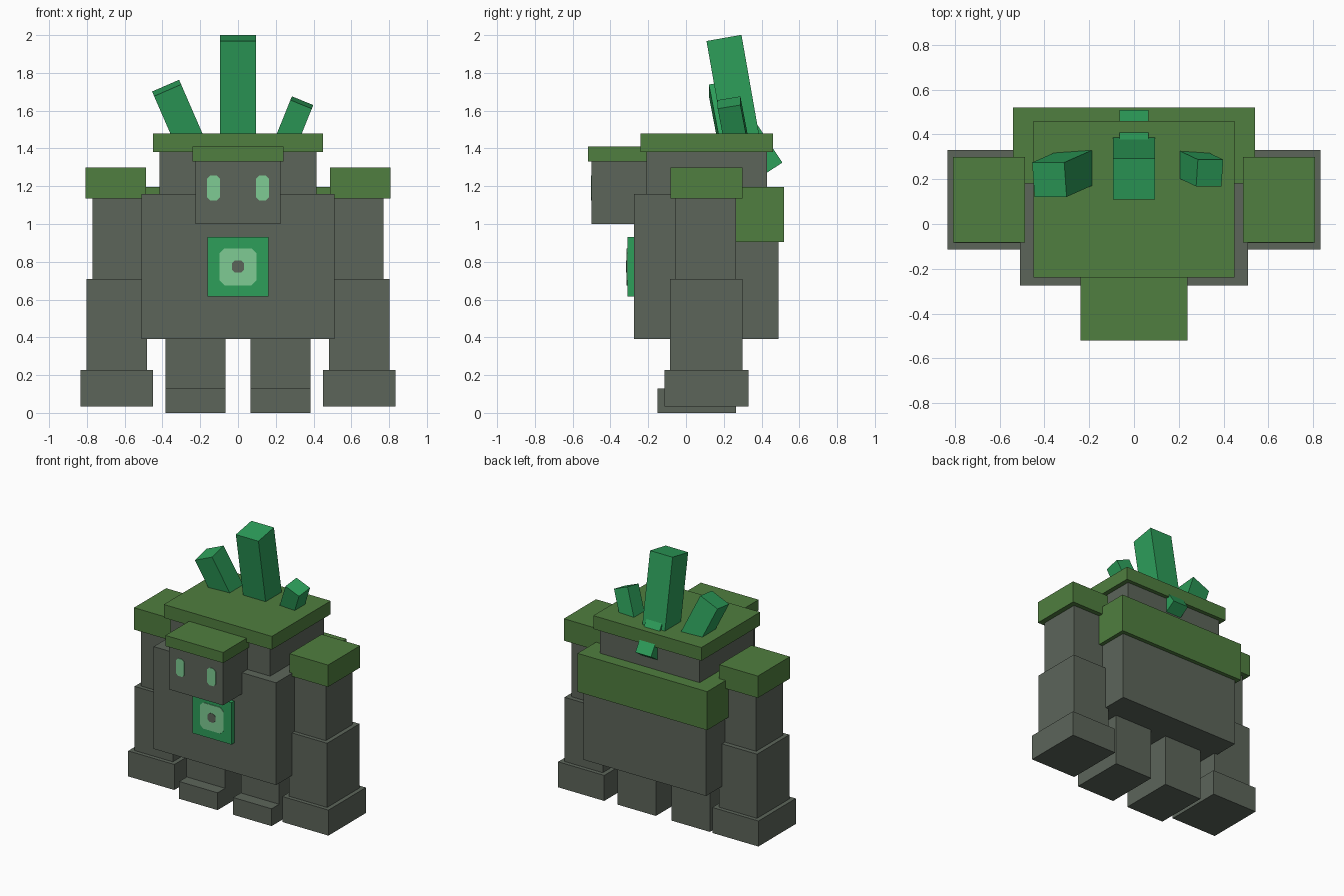
import bpy
import bmesh
import math
from mathutils import Euler, Matrix, Vector

if "Cube" in bpy.data.objects:
    bpy.data.objects.remove(bpy.data.objects["Cube"])


def material(name, rgb):
    m = bpy.data.materials.new(name)
    m.diffuse_color = (*rgb, 1)
    m.use_nodes = True
    m.node_tree.nodes["Principled BSDF"].inputs["Base Color"].default_value = m.diffuse_color
    return m


STONE = material("grey_stone", (0.107, 0.130, 0.102))
MOSS = material("green_moss", (0.080, 0.209, 0.050))
CRYSTAL = material("emerald_crystal", (0.026, 0.342, 0.102))
GLOW = material("pale_green_glow", (0.209, 0.597, 0.292))


def finish(name, bm, mat):
    bmesh.ops.recalc_face_normals(bm, faces=bm.faces)
    mesh = bpy.data.meshes.new(name)
    bm.to_mesh(mesh)
    bm.free()
    mesh.materials.append(mat)
    obj = bpy.data.objects.new(name, mesh)
    bpy.context.collection.objects.link(obj)
    return obj


def box(name, mat, x, y, z):
    """Block spanning the given (min, max) ranges."""
    bm = bmesh.new()
    size = [b - a for a, b in (x, y, z)]
    mid = [(a + b) / 2 for a, b in (x, y, z)]
    bmesh.ops.create_cube(bm, size=1, matrix=Matrix.Translation(mid) @ Matrix.Diagonal((*size, 1)))
    return finish(name, bm, mat)


def pair(name, mat, x, y, z):
    """The same block on both sides."""
    box("right_" + name, mat, x, y, z)
    box("left_" + name, mat, (-x[1], -x[0]), y, z)


def crystal(name, top, width, length, tilt_x, tilt_y):
    """Square prism hanging down from the centre of its tilted top face."""
    bm = bmesh.new()
    rot = Euler((math.radians(tilt_x), math.radians(tilt_y), 0), 'XYZ').to_matrix().to_4x4()
    mat = (Matrix.Translation(top) @ rot @ Matrix.Translation((0, 0, -length / 2))
           @ Matrix.Diagonal((width, width, length, 1)))
    bmesh.ops.create_cube(bm, size=1, matrix=mat)
    finish(name, bm, CRYSTAL)


def plate(name, mat, x, z, half_w, half_h, cut, front, thick):
    """Thin front-facing plate with cut corners."""
    bm = bmesh.new()
    pts = []
    for sx, sz in ((1, 1), (-1, 1), (-1, -1), (1, -1)):
        a = (x + sx * half_w, z + sz * (half_h - cut))
        b = (x + sx * (half_w - cut), z + sz * half_h)
        pts += [a, b] if sx * sz > 0 else [b, a]
    face = bm.faces.new([bm.verts.new((px, front + thick, pz)) for px, pz in pts])
    new = bmesh.ops.extrude_face_region(bm, geom=[face])["geom"]
    moved = [v for v in new if isinstance(v, bmesh.types.BMVert)]
    bmesh.ops.translate(bm, verts=moved, vec=Vector((0, -thick, 0)))
    finish(name, bm, mat)


# Body
box("torso", STONE, (-0.51, 0.51), (-0.275, 0.49), (0.39, 1.16))
box("upper_back", STONE, (-0.415, 0.415), (-0.21, 0.43), (1.16, 1.38))
box("upper_back_moss", MOSS, (-0.45, 0.45), (-0.24, 0.46), (1.38, 1.48))
box("rear_moss", MOSS, (-0.54, 0.54), (0.18, 0.52), (0.905, 1.195))

# Head with eyes
box("head", STONE, (-0.225, 0.225), (-0.50, -0.20), (1.0, 1.33))
box("head_moss", MOSS, (-0.24, 0.24), (-0.52, -0.20), (1.33, 1.41))
for side, sx in (("left", -1), ("right", 1)):
    plate(side + "_eye", GLOW, sx * 0.13, 1.19, 0.035, 0.066, 0.018, -0.504, 0.005)

# Chest gem with glowing ring and dark middle
box("chest_gem", CRYSTAL, (-0.162, 0.162), (-0.31, -0.27), (0.615, 0.93))
plate("chest_glow", GLOW, 0, 0.773, 0.097, 0.098, 0.025, -0.314, 0.005)
plate("chest_middle", STONE, 0, 0.775, 0.033, 0.033, 0.017, -0.317, 0.005)

# Arms
pair("upper_arm", STONE, (0.50, 0.77), (-0.055, 0.265), (0.70, 1.14))
pair("shoulder_moss", MOSS, (0.487, 0.808), (-0.083, 0.30), (1.135, 1.30))
pair("forearm", STONE, (0.483, 0.802), (-0.085, 0.30), (0.225, 0.71))
pair("hand", STONE, (0.45, 0.834), (-0.115, 0.33), (0.035, 0.227))

# Legs
pair("leg", STONE, (0.065, 0.385), (-0.06, 0.265), (0.13, 0.40))
pair("foot", STONE, (0.065, 0.385), (-0.15, 0.265), (0.0, 0.13))

# Crystals growing from the back
crystal("tall_crystal", (0, 0.201, 1.985), 0.188, 0.62, 10, 0)
crystal("left_crystal", (-0.378, 0.198, 1.72), 0.156, 0.40, 10, -23.5)
crystal("right_crystal", (0.338, 0.228, 1.643), 0.122, 0.28, 10, 22)
crystal("rear_crystal", (0, 0.318, 1.498), 0.13, 0.25, 33.4, 0)
